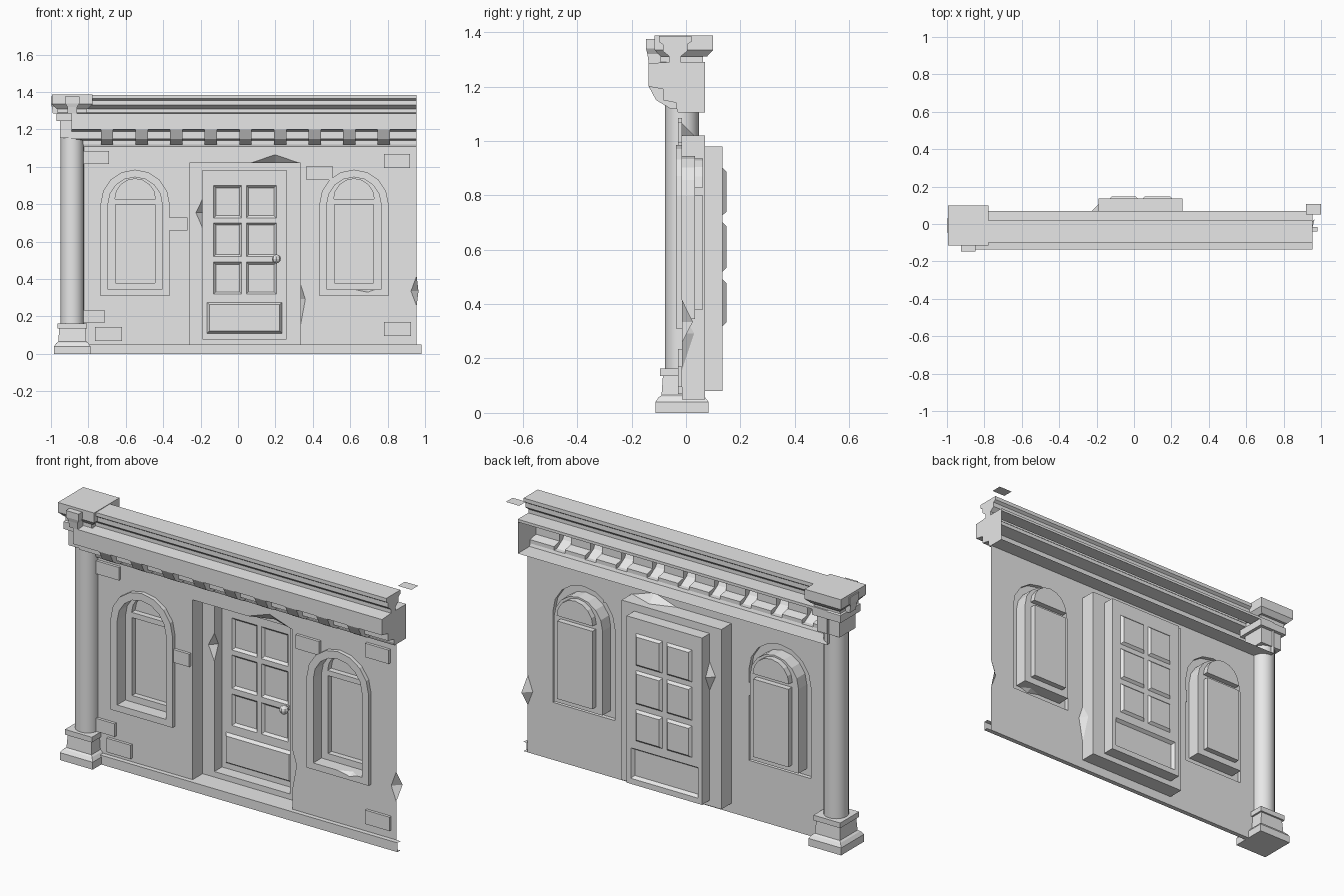
import bpy, bmesh, math
from mathutils import Vector

old = bpy.data.objects.get("Cube")
if old:
    bpy.data.objects.remove(old, do_unlink=True)

stone = bpy.data.materials.new("plain light grey")
stone.use_nodes = True
stone.diffuse_color = (0.8, 0.8, 0.8, 1)
stone.node_tree.nodes["Principled BSDF"].inputs["Base Color"].default_value = (0.8, 0.8, 0.8, 1)


def finish(name, bm):
    bmesh.ops.remove_doubles(bm, verts=bm.verts, dist=0.0002)
    bmesh.ops.recalc_face_normals(bm, faces=bm.faces)
    me = bpy.data.meshes.new(name)
    bm.to_mesh(me)
    bm.free()
    me.materials.append(stone)
    ob = bpy.data.objects.new(name, me)
    bpy.context.scene.collection.objects.link(ob)
    return ob


def face(bm, pts):
    return bm.faces.new([bm.verts.new(p) for p in pts])


def at(loop, y):
    return [(x, y, z) for x, z in loop]


def rect(x0, x1, z0, z1):
    return [(x0, z0), (x1, z0), (x1, z1), (x0, z1)]


def arc(cx, spring, r, n=8):
    return [(cx + r * math.cos(math.pi * i / n), spring + r * math.sin(math.pi * i / n)) for i in range(n + 1)]


def arch(cx, half, bottom, spring):
    return [(cx - half, bottom), (cx + half, bottom)] + arc(cx, spring, half)


def bridge(bm, a, b):
    for i in range(len(a)):
        j = (i + 1) % len(a)
        face(bm, [a[i], a[j], b[j], b[i]])


def fill(bm, y, outline, holes=()):
    """Flat panel at depth y with holes."""
    edges = []
    for loop in [outline, *holes]:
        vs = [bm.verts.new(p) for p in at(loop, y)]
        edges += [bm.edges.new((vs[i - 1], vs[i])) for i in range(len(vs))]
    bmesh.ops.triangle_fill(bm, edges=edges, use_beauty=True, normal=(0, -1, 0))


def recess(bm, loop, y0, y1, chips={}):
    """Straight jambs from y0 to y1; chips break the front edge. Returns the front loop."""
    front = []
    for i, a in enumerate(loop):
        a, b = Vector(a), Vector(loop[(i + 1) % len(loop)])
        front.append(tuple(a))
        jamb = [a]
        pts = [(a.x, y0, a.y)]
        if i in chips:
            t0, tm, t1, out, deep = chips[i]
            d = (b - a).normalized()
            p, m, q = a.lerp(b, t0), a.lerp(b, tm), a.lerp(b, t1)
            tip = m + Vector((d.y, -d.x)) * out
            front += [tuple(p), tuple(tip), tuple(q)]
            P, Q = (p.x, y0, p.y), (q.x, y0, q.y)
            T, D = (tip.x, y0, tip.y), (m.x, y0 + deep, m.y)
            face(bm, [P, T, D])
            face(bm, [Q, D, T])
            pts += [P, D, Q]
        pts += [(b.x, y0, b.y), (b.x, y1, b.y), (a.x, y1, a.y)]
        face(bm, pts)
    return front


def box(name, x0, x1, y0, y1, z0, z1):
    bm = bmesh.new()
    bridge(bm, at(rect(x0, x1, z0, z1), y0), at(rect(x0, x1, z0, z1), y1))
    face(bm, at(rect(x0, x1, z0, z1), y0))
    face(bm, at(rect(x0, x1, z0, z1), y1))
    return finish(name, bm)


def square_stack(name, cx, cy, levels):
    """Square tiers given as (half width, height)."""
    bm = bmesh.new()
    rings = [[(cx + s * h, cy + t * h, z) for s, t in ((-1, -1), (1, -1), (1, 1), (-1, 1))] for h, z in levels]
    for a, b in zip(rings, rings[1:]):
        bridge(bm, a, b)
    face(bm, rings[0])
    face(bm, rings[-1])
    return finish(name, bm)


WALL, BACK, LEAF = -0.015, 0.07, 0.135
END = 0.955

# Doorway: two stepped recesses, door leaf with six sunk panes and a raised lower panel
bm = bmesh.new()
outer = rect(-0.26, 0.335, 0.05, 1.02)
inner = rect(-0.19, 0.26, 0.08, 0.98)
door_hole = recess(bm, outer, WALL, BACK, {1: (0.11, 0.25, 0.33, 0.025, 0.045), 2: (0.01, 0.23, 0.45, 0.045, 0.045)})
leaf_hole = recess(bm, inner, BACK, LEAF, {3: (0.17, 0.25, 0.34, 0.035, 0.035)})
fill(bm, BACK, outer, [leaf_hole])
panels = [(x0, x1, z0, z1, 0.148) for x0, x1 in ((-0.13, 0.02), (0.045, 0.205))
          for z0, z1 in ((0.32, 0.49), (0.52, 0.70), (0.727, 0.90))]
panels.append((-0.165, 0.235, 0.11, 0.275, 0.118))
for x0, x1, z0, z1, y in panels:
    e = 0.012
    small = rect(x0 + e, x1 - e, z0 + e, z1 - e)
    bridge(bm, at(rect(x0, x1, z0, z1), LEAF), at(small, y))
    face(bm, at(small, y))
fill(bm, LEAF, inner, [rect(*p[:4]) for p in panels])
finish("doorway", bm)

# Door knob
bm = bmesh.new()
bmesh.ops.create_uvsphere(bm, u_segments=8, v_segments=6, radius=0.024)
bmesh.ops.translate(bm, verts=bm.verts, vec=(0.205, 0.1, 0.508))
finish("door_knob", bm)
box("knob_stem", 0.195, 0.215, 0.1, LEAF, 0.498, 0.518)

# Arched windows: projecting frame, recess, sunk pane and fanlight
window_holes = []
for name, cx, chips in (("right_window", -0.55, {}), ("left_window", 0.62, {0: (0.5, 0.75, 0.9, 0.015, 0.03)})):
    bm = bmesh.new()
    rim, opening = arch(cx, 0.185, 0.31, 0.8), arch(cx, 0.145, 0.345, 0.8)
    window_holes.append(rim)
    bridge(bm, at(rim, WALL), at(rim, -0.037))
    hole = recess(bm, opening, -0.037, 0.033, chips)
    fill(bm, -0.037, rim, [hole])
    lights = [rect(cx - 0.105, cx + 0.105, 0.38, 0.8), arc(cx, 0.828, 0.108)]
    fill(bm, 0.033, opening, lights)
    for light in lights:
        recess(bm, light, 0.033, 0.063)
        face(bm, at(light, 0.063))
    finish(name, bm)

# Wall sheet with a broken right edge
bm = bmesh.new()
edge = [(END, 0.257), (0.925, 0.335), (END, 0.417)]
fill(bm, WALL, [(-0.89, 0), (END, 0), *edge, (END, 1.105), (-0.89, 1.105)], [door_hole, *window_holes])
for x, z in (edge[0], edge[2]):
    face(bm, [(x, WALL, z), (0.925, WALL, 0.335), (0.965, 0.025, 0.335)])
finish("wall", bm)

# Plinth strip
bm = bmesh.new()
strip = [(WALL, 0), (-0.04, 0), (-0.04, 0.05), (WALL, 0.05)]
for (y0, z0), (y1, z1) in zip(strip, strip[1:]):
    face(bm, [(-0.89, y0, z0), (0.98, y0, z0), (0.98, y1, z1), (-0.89, y1, z1)])
finish("plinth", bm)

# Loose bricks
for i, b in enumerate([(-0.83, -0.69, 1.015, 1.085), (0.365, 0.505, 0.93, 1.005), (0.78, 0.92, 0.995, 1.07),
                       (-0.37, -0.27, 0.66, 0.73), (-0.83, -0.715, 0.165, 0.235),
                       (-0.765, -0.62, 0.07, 0.145), (0.78, 0.925, 0.095, 0.17)]):
    box(f"brick_{i + 1}", b[0], b[1], -0.03, WALL, b[2], b[3])

# Cornice: open-backed profile, alternating plain and dentil spans
crown = [(0.07, 1.275), (0.07, 1.29), (-0.02, 1.29), (-0.02, 1.31), (0.005, 1.33), (0.005, 1.355), (0.02, 1.365),
         (0.02, 1.385), (-0.1, 1.385), (-0.1, 1.365), (-0.085, 1.355), (-0.085, 1.33), (-0.06, 1.31),
         (-0.06, 1.29), (-0.137, 1.285), (-0.137, 1.2)]
plain = [(-0.137, 1.2), (-0.085, 1.19), (-0.085, 1.15), (-0.035, 1.14), (-0.035, 1.12)]
dentil = [(-0.137, 1.2), (-0.11, 1.15), (-0.06, 1.12), (-0.035, 1.12)]
soffit = [(-0.035, 1.12), (-0.03, 1.105), (0.07, 1.105)]


def sweep(bm, prof, x0, x1):
    for (y0, z0), (y1, z1) in zip(prof, prof[1:]):
        face(bm, [(x0, y0, z0), (x1, y0, z0), (x1, y1, z1), (x0, y1, z1)])


bm = bmesh.new()
sweep(bm, crown, -0.89, END)
sweep(bm, soffit, -0.89, END)
x = -0.89
for i in range(9):
    c = -0.70 + 0.185 * i
    sweep(bm, plain, x, c - 0.033)
    sweep(bm, dentil, c - 0.033, c + 0.033)
    for s in (c - 0.033, c + 0.033):
        face(bm, [(s, y, z) for y, z in plain + dentil[-2:0:-1]])
    x = c + 0.033
sweep(bm, plain, x, END)
for s in (-0.89, END):
    face(bm, [(s, y, z) for y, z in crown + plain[1:] + soffit[1:]])
finish("cornice", bm)

# Corner column
CX, CY = -0.886, -0.015
square_stack("column_base", CX, CY, [(0.098, 0), (0.098, 0.04), (0.085, 0.058), (0.075, 0.065), (0.07, 0.135),
                                     (0.08, 0.135), (0.08, 0.163)])
bm = bmesh.new()
bmesh.ops.create_cone(bm, cap_ends=True, segments=20, radius1=0.062, radius2=0.062, depth=1.0)
bmesh.ops.translate(bm, verts=bm.verts, vec=(CX, CY, 0.66))
shaft = finish("column_shaft", bm)
bpy.context.view_layer.objects.active = shaft
shaft.select_set(True)
bpy.ops.object.shade_smooth_by_angle(angle=math.radians(40))
shaft.select_set(False)
square_stack("capital", CX, CY, [(0.067, 1.155), (0.067, 1.245), (0.085, 1.245), (0.085, 1.285), (0.078, 1.29),
                                 (0.078, 1.31)])
square_stack("column_cap", CX, -0.008, [(0.085, 1.31), (0.108, 1.335), (0.108, 1.388)])

# Tapered keystones on the front and outer side of the cap
for name, turn, reach in (("front_keystone", False, 0.139), ("side_keystone", True, 0.114)):
    bm = bmesh.new()
    rings = []
    for half, z, r in ((0.026, 1.285, reach - 0.01), (0.026, 1.32, reach - 0.005), (0.038, 1.34, reach),
                       (0.038, 1.375, reach)):
        ring = [(-half, -r), (half, -r), (half, 0), (-half, 0)]
        rings.append([(CX + (v if turn else u), -0.008 + (u if turn else v), z) for u, v in ring])
    for a, b in zip(rings, rings[1:]):
        bridge(bm, a, b)
    face(bm, rings[0])
    face(bm, rings[-1])
    finish(name, bm)

# Loose slate at the far end of the cornice
bm = bmesh.new()
face(bm, [(0.92, 0.05, 1.386), (1.0, 0.05, 1.386), (1.0, 0.108, 1.386), (0.92, 0.108, 1.386)])
finish("loose_slate", bm)
